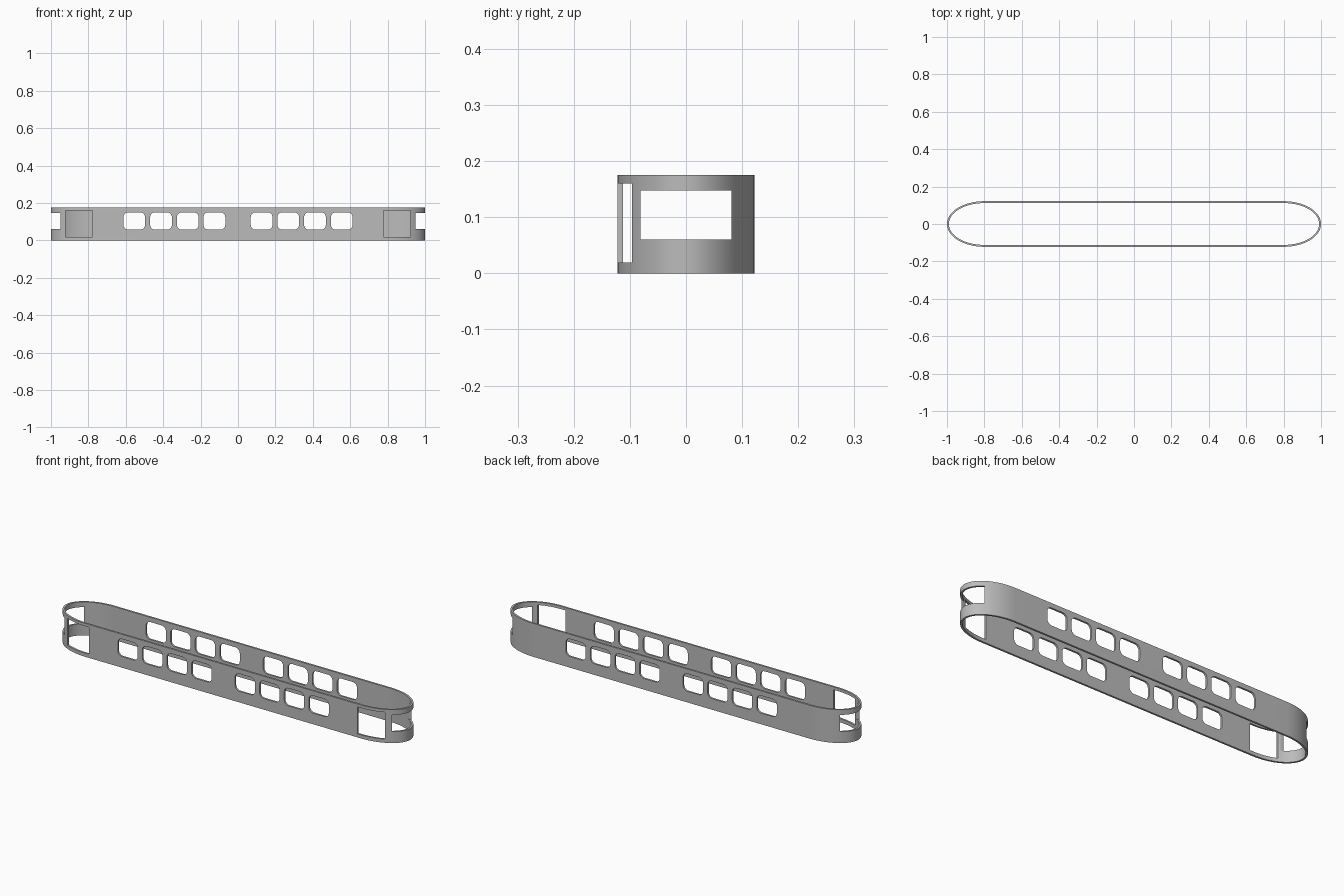
import bpy, bmesh, math
from mathutils import Matrix

if "Cube" in bpy.data.objects:
    bpy.data.objects.remove(bpy.data.objects["Cube"], do_unlink=True)

HEIGHT = 0.175
WALL = 0.01
HALF_WIDTH = 0.122
END_LENGTH = 0.2
ARC_STEPS = 32

grey = bpy.data.materials.new("body grey")
grey.use_nodes = True
colour = (0.5, 0.5, 0.5, 1)
grey.diffuse_color = colour
grey.node_tree.nodes["Principled BSDF"].inputs["Base Color"].default_value = colour


def outline(inset):
    """Straight sides closed by a half ellipse at each end."""
    points = []
    for side in (1, -1):
        for i in range(ARC_STEPS + 1):
            a = math.pi * (i / ARC_STEPS - 0.5)
            x = 1 - END_LENGTH + (END_LENGTH - inset) * math.cos(a)
            points.append((side * x, side * (HALF_WIDTH - inset) * math.sin(a)))
    return points


def make_object(name, bm):
    bmesh.ops.recalc_face_normals(bm, faces=bm.faces)
    mesh = bpy.data.meshes.new(name)
    bm.to_mesh(mesh)
    bm.free()
    obj = bpy.data.objects.new(name, mesh)
    bpy.context.collection.objects.link(obj)
    return obj


def add_box(bm, x0, x1, y0, y1, z0, z1, radius=0):
    """Box cutter, optionally with its four y-direction edges rounded."""
    size = Matrix.Diagonal((x1 - x0, y1 - y0, z1 - z0, 1))
    centre = Matrix.Translation(((x0 + x1) / 2, (y0 + y1) / 2, (z0 + z1) / 2))
    verts = bmesh.ops.create_cube(bm, size=1, matrix=centre @ size)["verts"]
    if radius:
        edges = {e for v in verts for e in v.link_edges
                 if abs(e.verts[0].co.y - e.verts[1].co.y) > 0.01}
        bmesh.ops.bevel(bm, geom=list(edges), offset=radius, segments=6,
                        profile=0.5, affect='EDGES')


# Open-topped body wall
bm = bmesh.new()
rings = [[bm.verts.new((x, y, z)) for x, y in outline(inset)]
         for inset, z in ((0, 0), (0, HEIGHT), (WALL, HEIGHT), (WALL, 0))]
count = len(rings[0])
for k, ring in enumerate(rings):
    following = rings[(k + 1) % 4]
    for i in range(count):
        j = (i + 1) % count
        bm.faces.new((ring[i], ring[j], following[j], following[i]))
body = make_object("body_shell", bm)
body.data.materials.append(grey)

# Openings: side windows, front doors, end windows
bm = bmesh.new()
for side in (-1, 1):
    for k in range(4):
        x = side * (0.126 + 0.1428 * k)
        add_box(bm, x - 0.058, x + 0.058, -0.3, 0.3, 0.058, 0.15, 0.025)
    door = sorted((side * 0.778, side * 0.922))
    add_box(bm, *door, -0.3, -0.083, 0.019, 0.16)
    end = sorted((side * 0.85, side * 1.1))
    add_box(bm, *end, -0.081, 0.081, 0.06, 0.148)
cutter = make_object("opening_cutter", bm)
cutter.hide_render = True
cutter.data.materials.append(grey)

cut = body.modifiers.new("openings", 'BOOLEAN')
cut.operation = 'DIFFERENCE'
cut.solver = 'EXACT'
cut.object = cutter

bpy.ops.object.select_all(action='DESELECT')
body.select_set(True)
bpy.context.view_layer.objects.active = body
bpy.ops.object.modifier_apply(modifier=cut.name)
bpy.data.objects.remove(cutter, do_unlink=True)
bpy.ops.object.shade_smooth_by_angle(angle=math.radians(30))
